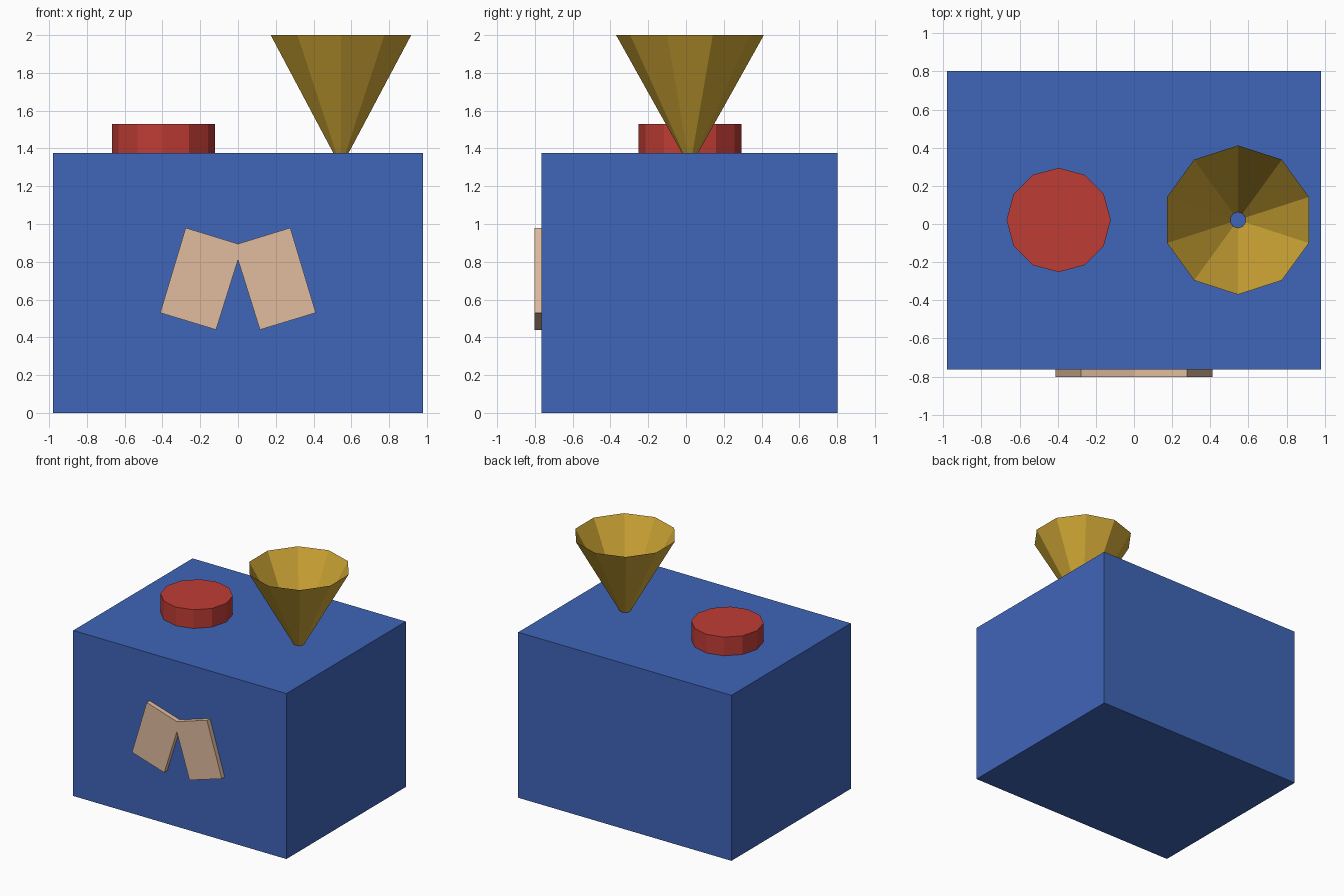
import bpy, bmesh, math

if "Cube" in bpy.data.objects:
    bpy.data.objects.remove(bpy.data.objects["Cube"])


def material(name, color):
    m = bpy.data.materials.new(name)
    m.diffuse_color = (*color, 1)
    m.use_nodes = True
    m.node_tree.nodes["Principled BSDF"].inputs["Base Color"].default_value = m.diffuse_color
    return m


def make_object(name, bm, mat, recalc=True):
    if recalc:
        bmesh.ops.recalc_face_normals(bm, faces=bm.faces)
    mesh = bpy.data.meshes.new(name)
    bm.to_mesh(mesh)
    bm.free()
    mesh.materials.append(mat)
    obj = bpy.data.objects.new(name, mesh)
    bpy.context.collection.objects.link(obj)
    return obj


def ring_part(name, center, sides, r_low, r_high, z_low, z_high, start, caps, mat):
    """Straight or tapered tube with optional end caps."""
    bm = bmesh.new()
    rings = []
    for r, z in ((r_low, z_low), (r_high, z_high)):
        angles = [start + 2 * math.pi * i / sides for i in range(sides)]
        rings.append([bm.verts.new((center[0] + r * math.cos(a),
                                    center[1] + r * math.sin(a), z)) for a in angles])
    low, high = rings
    for i in range(sides):
        j = (i + 1) % sides
        bm.faces.new((low[i], low[j], high[j], high[i]))
    if caps:
        bm.faces.new(low[::-1])
        bm.faces.new(high)
    return make_object(name, bm, mat, recalc=False)


blue = material("blue", (0.05, 0.13, 0.48))
red = material("red", (0.52, 0.045, 0.035))
gold = material("gold", (0.62, 0.38, 0.035))
tan = material("tan", (0.75, 0.50, 0.34))

# Machine body
body = bmesh.new()
bmesh.ops.create_cube(body, size=1)
bmesh.ops.scale(body, vec=(1.96, 1.567, 1.375), verts=body.verts)
bmesh.ops.translate(body, vec=(0, 0.0195, 0.6875), verts=body.verts)
make_object("body", body, blue)

# Twelve-sided button on top
ring_part("button", (-0.395, 0.021), 12, 0.273, 0.273, 1.375, 1.53, 0, True, red)

# Open ten-sided funnel
ring_part("funnel", (0.545, 0.021), 10, 0.042, 0.391, 1.375, 2.0, math.pi / 2, False, gold)

# Shorts-shaped emblem: half outline mirrored, then extruded into the front
half = [(0.277, 0.98), (0.412, 0.53), (0.116, 0.44)]
outline = ([(0, 0.895)] + half + [(0, 0.81)]
           + [(-x, z) for x, z in reversed(half)])
shorts = bmesh.new()
face = shorts.faces.new([shorts.verts.new((x, -0.803, z)) for x, z in outline])
grown = bmesh.ops.extrude_face_region(shorts, geom=[face], use_keep_orig=True)
new_verts = [g for g in grown["geom"] if isinstance(g, bmesh.types.BMVert)]
bmesh.ops.translate(shorts, vec=(0, 0.039, 0), verts=new_verts)
make_object("shorts_emblem", shorts, tan)
